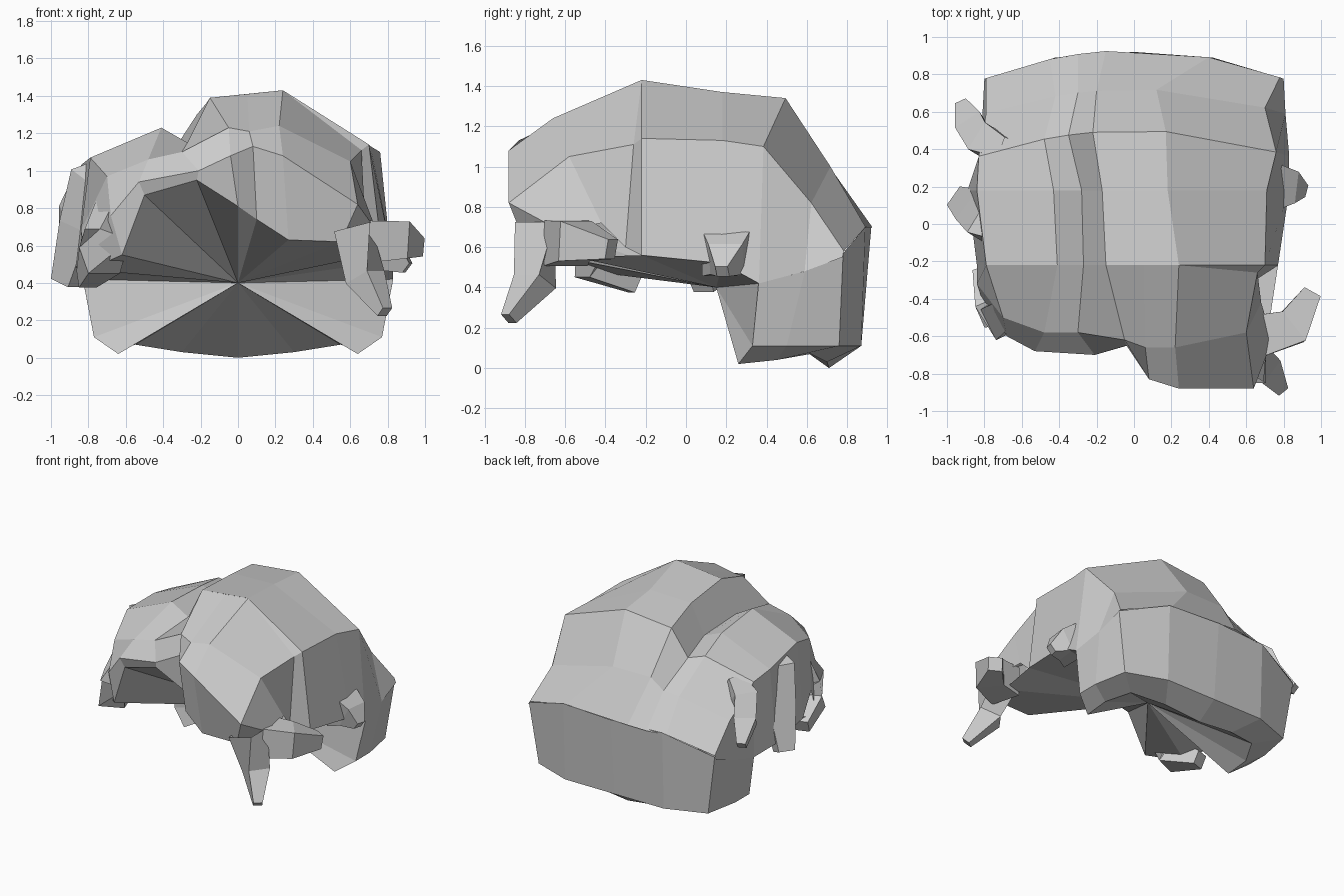
import bpy, bmesh, math
from mathutils import Vector

if "Cube" in bpy.data.objects:
    bpy.data.objects.remove(bpy.data.objects["Cube"])


def make(name, verts, faces, mirror=False):
    me = bpy.data.meshes.new(name)
    me.from_pydata([tuple(v) for v in verts], [], faces)
    bm = bmesh.new()
    bm.from_mesh(me)
    if mirror:
        geom = bm.verts[:] + bm.edges[:] + bm.faces[:]
        bmesh.ops.mirror(bm, geom=geom, axis='X', merge_dist=0.001)
    bmesh.ops.remove_doubles(bm, verts=bm.verts, dist=0.002)
    bmesh.ops.recalc_face_normals(bm, faces=bm.faces)
    bm.to_mesh(me)
    bm.free()
    ob = bpy.data.objects.new(name, me)
    bpy.context.collection.objects.link(ob)
    return ob


def skin(name, rows, mirror=False):
    """Stretch a sheet over rows that all have the same number of points."""
    n = len(rows[0])
    verts = [p for r in rows for p in r]
    faces = [(i * n + j, i * n + j + 1, (i + 1) * n + j + 1, (i + 1) * n + j)
             for i in range(len(rows) - 1) for j in range(n - 1)]
    return make(name, verts, faces, mirror)


def arch(y, bend, pts):
    """Cross-section at depth y, with its sides swept forward by bend."""
    return [(x, y - bend * x * x, z) for x, z in pts]


def lock(name, path, radii, sides=4):
    """Tapered tuft following a short path."""
    path = [Vector(p) for p in path]
    verts, faces = [], []
    for i, (p, r) in enumerate(zip(path, radii)):
        d = path[min(i + 1, len(path) - 1)] - path[max(i - 1, 0)]
        q = d.to_track_quat('Z', 'Y')
        for k in range(sides):
            a = math.tau * (k + 0.5) / sides
            verts.append(p + q @ Vector((r * math.cos(a), r * math.sin(a), 0)))
    for i in range(len(path) - 1):
        for k in range(sides):
            a, b = i * sides + k, i * sides + (k + 1) % sides
            faces.append((a, b, b + sides, a + sides))
    last = (len(path) - 1) * sides
    faces.append(tuple(range(last, last + sides)))
    return make(name, verts, faces)


# crown: arches from the front parting to the back ridge
crown = [
    arch(-.22, 0, [(-.84, .50), (-.79, 1.07), (-.41, 1.23), (-.27, 1.15),
                   (-.15, 1.39), (.24, 1.43), (.70, 1.14), (.77, .56)]),
    arch(.18, 0, [(-.89, .47), (-.84, 1.03), (-.43, 1.20), (-.28, 1.14),
                  (-.17, 1.36), (.18, 1.37), (.71, 1.13), (.83, .52)]),
    arch(.50, .2, [(-.83, .42), (-.83, 1.00), (-.48, 1.14), (-.35, 1.10),
                   (-.22, 1.30), (.17, 1.34), (.76, 1.10), (.83, .42)]),
    arch(.72, .2, [(-.81, .48), (-.79, .78), (-.42, .90), (-.30, .92),
                   (-.20, 1.00), (.12, 1.00), (.70, .82), (.81, .48)]),
    arch(.93, .24, [(-.80, .55), (-.79, .58), (-.45, .69), (-.30, .69),
                    (-.15, .70), (.40, .70), (.78, .58), (.80, .55)]),
]
skin("crown", crown)

# back skirt: half rings from the ridge down to the hem, mirrored
hem = [(0, .71, 0), (.30, .70, .03), (.55, .62, .07), (.64, .45, .04), (.64, .26, .02)]
middle = (0, .15, .40)
skin("back_skirt", [
    [(0, .92, .70), (.42, .89, .70), (.79, .78, .57), (.81, .59, .48), (.83, .36, .42)],
    [(0, .87, .11), (.42, .87, .11), (.72, .76, .11), (.77, .50, .11), (.77, .33, .11)],
    hem, [middle] * 5], mirror=True)

# right fringe: large swept lobe, stepped in from the crown at its side
right_edge = [(0, -.64, .81), (.10, -.78, .74), (.27, -.82, .63),
              (.55, -.80, .62), (.72, -.55, .55)]
crest = [crown[0][4], (.05, -.22, 1.41), crown[0][5]]
skin("right_fringe", [
    crest + crown[0][6:],
    crest + [(.66, -.26, 1.11), (.65, -.30, .60)],
    [(-.05, -.62, 1.23), (.06, -.66, 1.21), (.22, -.66, 1.24), (.60, -.58, 1.05),
     (.68, -.42, .72)],
    [(-.04, -.65, 1.08), (.08, -.83, 1.13), (.24, -.88, 1.08), (.64, -.88, .82),
     (.74, -.62, .68)],
    right_edge])

# left fringe: smaller, lower lobe
left_edge = [(-.80, -.40, .47), (-.62, -.62, .55), (-.50, -.66, .87),
             (-.22, -.68, .95), (0, -.64, .81)]
skin("left_fringe", [
    crown[0][:5],
    [(-.84, -.32, .68), (-.70, -.50, .97), (-.48, -.58, 1.06),
     (-.30, -.58, 1.10), (-.05, -.62, 1.23)],
    [(-.82, -.38, .56), (-.68, -.60, .76), (-.53, -.68, .94),
     (-.21, -.70, 1.00), (-.04, -.65, 1.08)],
    left_edge])

# underside: shallow hollow fanning out from one middle point
rim = [(-.64, .26, .02), (-.77, .33, .11), crown[2][0], crown[1][0], crown[0][0]]
rim += left_edge + right_edge[1:]
rim += [crown[0][-1], crown[1][-1], crown[2][-1], (.77, .33, .11), (.64, .26, .02)]
make("underside", [middle] + rim, [(0, i, i + 1) for i in range(1, len(rim))])

# hanging and flicked locks, rooted inside the shell
lock("right_front_lock", [(.61, -.75, .70), (.68, -.75, .43), (.785, -.88, .245)],
     [.14, .11, .045])
lock("right_side_lock", [(.66, -.60, .62), (.85, -.55, .63), (.95, -.37, .59)],
     [.16, .14, .07])
lock("right_rear_lock", [(.74, .20, .57), (.83, .20, .54), (.905, .18, .48)],
     [.17, .12, .045])
lock("left_front_lock", [(-.62, -.40, .92), (-.70, -.50, .66), (-.74, -.46, .52),
                         (-.81, -.25, .42)], [.10, .13, .13, .07])
lock("left_side_lock", [(-.64, -.06, 1.03), (-.76, 0, .95), (-.82, .05, .70),
                        (-.92, .12, .40)], [.08, .15, .14, .085])
lock("left_rear_lock", [(-.68, .40, .98), (-.79, .44, .90), (-.86, .51, .76),
                        (-.92, .64, .64)], [.08, .12, .11, .045])
